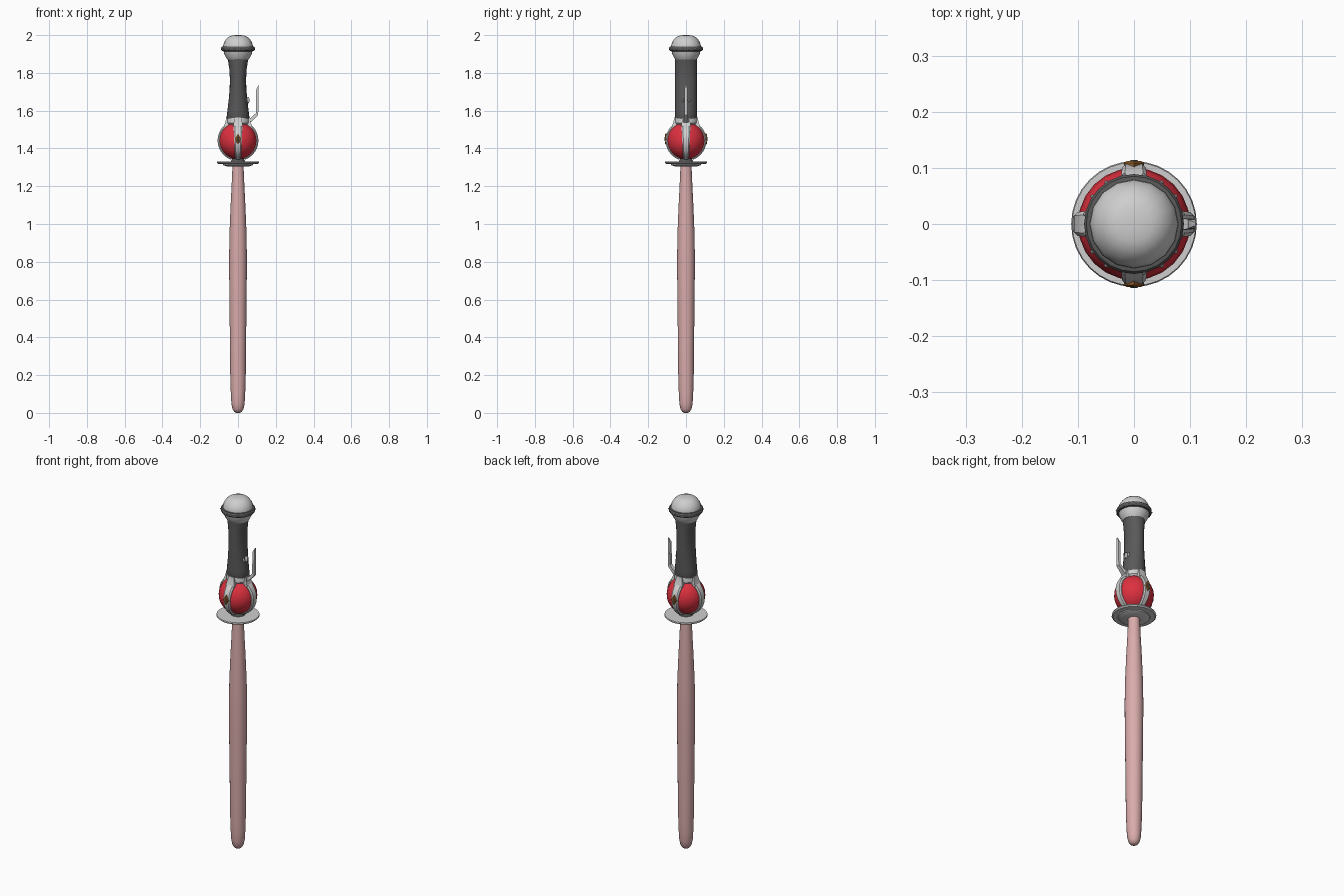
import bpy, bmesh, math
from mathutils import Matrix, Vector

if "Cube" in bpy.data.objects:
    bpy.data.objects.remove(bpy.data.objects["Cube"])


def material(name, color):
    m = bpy.data.materials.new(name)
    m.diffuse_color = (*color, 1)
    m.use_nodes = True
    m.node_tree.nodes["Principled BSDF"].inputs["Base Color"].default_value = m.diffuse_color
    return m


PINK = material("pink", (0.70, 0.41, 0.41))
RED = material("red", (0.72, 0.03, 0.05))
LIGHT = material("light grey", (0.62, 0.62, 0.62))
DARK = material("dark grey", (0.10, 0.10, 0.10))
GOLD = material("gold", (0.38, 0.15, 0.03))


def finish(name, bm, mat, smooth=40):
    bmesh.ops.recalc_face_normals(bm, faces=bm.faces)
    me = bpy.data.meshes.new(name)
    bm.to_mesh(me)
    bm.free()
    me.materials.append(mat)
    ob = bpy.data.objects.new(name, me)
    bpy.context.collection.objects.link(ob)
    bpy.ops.object.select_all(action='DESELECT')
    ob.select_set(True)
    bpy.context.view_layer.objects.active = ob
    bpy.ops.object.shade_smooth_by_angle(angle=math.radians(smooth))
    return ob


def loft(bm, rings):
    """Skin a list of closed rings of points and cap both ends."""
    rows = [[bm.verts.new(p) for p in r] for r in rings]
    n = len(rows[0])
    for a, b in zip(rows, rows[1:]):
        for i in range(n):
            j = (i + 1) % n
            bm.faces.new((a[i], a[j], b[j], b[i]))
    bm.faces.new(rows[0][::-1])
    bm.faces.new(rows[-1])


def turned(name, profile, mat, seg=24, smooth=40):
    """Profile of (z, x radius, optional y radius)."""
    bm = bmesh.new()
    loft(bm, [[(p[1] * math.cos(2 * math.pi * i / seg),
                p[-1] * math.sin(2 * math.pi * i / seg), p[0])
               for i in range(seg)] for p in profile])
    return finish(name, bm, mat, smooth)


# Blade: round, slightly swollen rod with a blunt tip
turned("blade", [(0, .008), (.006, .02), (.02, .029), (.05, .035), (.1, .038),
                 (.2, .041), (.4, .043), (.65, .046), (.82, .047), (.95, .045),
                 (1.1, .039), (1.2, .034), (1.315, .029)], PINK, 24)

# Guard disc with stepped underside, and neck
turned("guard", [(1.305, .06), (1.312, .078), (1.317, .08), (1.319, .106),
                 (1.325, .112), (1.331, .11), (1.331, .05)], LIGHT, 32, 30)
turned("neck", [(1.325, .04), (1.345, .032), (1.36, .036)], DARK)

# Red orb
C, R = 1.442, .1
turned("orb", [(C - R * math.cos(math.pi * i / 16), max(.004, R * math.sin(math.pi * i / 16)))
               for i in range(17)], RED, 24)

# Four straps around the orb, wider at the top
for k, side in enumerate(("right", "back", "left", "front")):
    turn = Matrix.Rotation(k * math.pi / 2, 3, 'Z')
    bm = bmesh.new()
    rings = []
    for i in range(15):
        t = math.radians(22 + i * 138 / 14)
        w = .026 - .012 * i / 14
        ring = []
        for r, y in ((.095, -w), (.102, -w), (.108, -w * .7), (.108, w * .7), (.102, w), (.095, w)):
            ring.append(turn @ Vector((r * math.sin(t), y, C + r * math.cos(t))))
        rings.append(ring)
    loft(bm, rings)
    finish("strap_" + side, bm, LIGHT, 30)
    # tab that ties the strap to the collar
    bm = bmesh.new()
    loft(bm, [[turn @ Vector(p) for p in ((x0, -w, z), (x1, -w, z), (x1, w, z), (x0, w, z))]
              for z, x0, x1, w in ((1.515, .04, .076, .026), (1.54, .04, .066, .022), (1.565, .04, .062, .016))])
    finish("strap_tab_" + side, bm, LIGHT, 30)

# Diamond ornaments on the front and back straps
for s, side in ((-1, "front"), (1, "back")):
    for part, y, k, mat in (("diamond", .112, 1, GOLD), ("diamond_centre", .114, .45, DARK)):
        bm = bmesh.new()
        loft(bm, [[(dx * k * f, s * yy, 1.45 + dz * k * f)
                   for dx, dz in ((.018, 0), (0, .028), (-.018, 0), (0, -.028))]
                  for yy, f in ((.100, 1), (y - .003, 1), (y, .75))])
        finish(part + "_" + side, bm, mat, 20)

# Collar and flared grip
turned("collar", [(1.525, .052), (1.535, .06), (1.56, .059), (1.57, .055)], LIGHT)
turned("grip", [(1.55, .056, .055), (1.56, .061, .058), (1.60, .056, .058),
                (1.66, .049, .058), (1.72, .044, .058), (1.77, .043, .058),
                (1.82, .046, .058), (1.86, .052, .058), (1.875, .055, .058)], DARK)

# Pommel: flared base, dark band, dome
turned("pommel_base", [(1.87, .056), (1.88, .063), (1.90, .073), (1.92, .078)], LIGHT)
turned("pommel_band", [(1.914, .074), (1.916, .085), (1.922, .089), (1.933, .089),
                       (1.939, .085), (1.941, .074)], DARK, 24, 30)
turned("pommel_dome", [(1.938, .079), (1.95, .078), (1.965, .072), (1.98, .062),
                       (1.992, .048), (1.998, .032), (2.0, .012)], LIGHT, 16)

# Rivets round the band
bm = bmesh.new()
for i in range(16):
    a = (i + .5) * math.pi / 8
    bmesh.ops.create_icosphere(bm, subdivisions=1, radius=.0045,
                               matrix=Matrix.Translation((.0885 * math.cos(a), .0885 * math.sin(a), 1.928)))
finish("band_rivets", bm, LIGHT)

# Clip lever: leaves the collar, then runs up beside the grip
bm = bmesh.new()
loft(bm, [[(x0, -w, z0), (x1, -w, z1), (x1, w, z1), (x0, w, z0)]
          for x0, z0, x1, z1, w in ((.045, 1.553, .055, 1.530, .014),
                                    (.070, 1.563, .076, 1.545, .012),
                                    (.095, 1.587, .107, 1.577, .009),
                                    (.096, 1.65, .108, 1.65, .009),
                                    (.096, 1.712, .109, 1.712, .008),
                                    (.105, 1.728, .110, 1.735, .004))])
finish("clip_lever", bm, LIGHT, 30)

# Small button with side ears on the grip, under the lever
bm = bmesh.new()
for y, r in ((-.016, .007), (0, .011), (.016, .007)):
    bmesh.ops.create_uvsphere(bm, u_segments=10, v_segments=6, radius=r,
                              matrix=Matrix.Translation((.051 - abs(y) * .25, y, 1.655))
                              @ Matrix.Diagonal((1, .7, 1.6, 1)))
finish("grip_button", bm, LIGHT)
